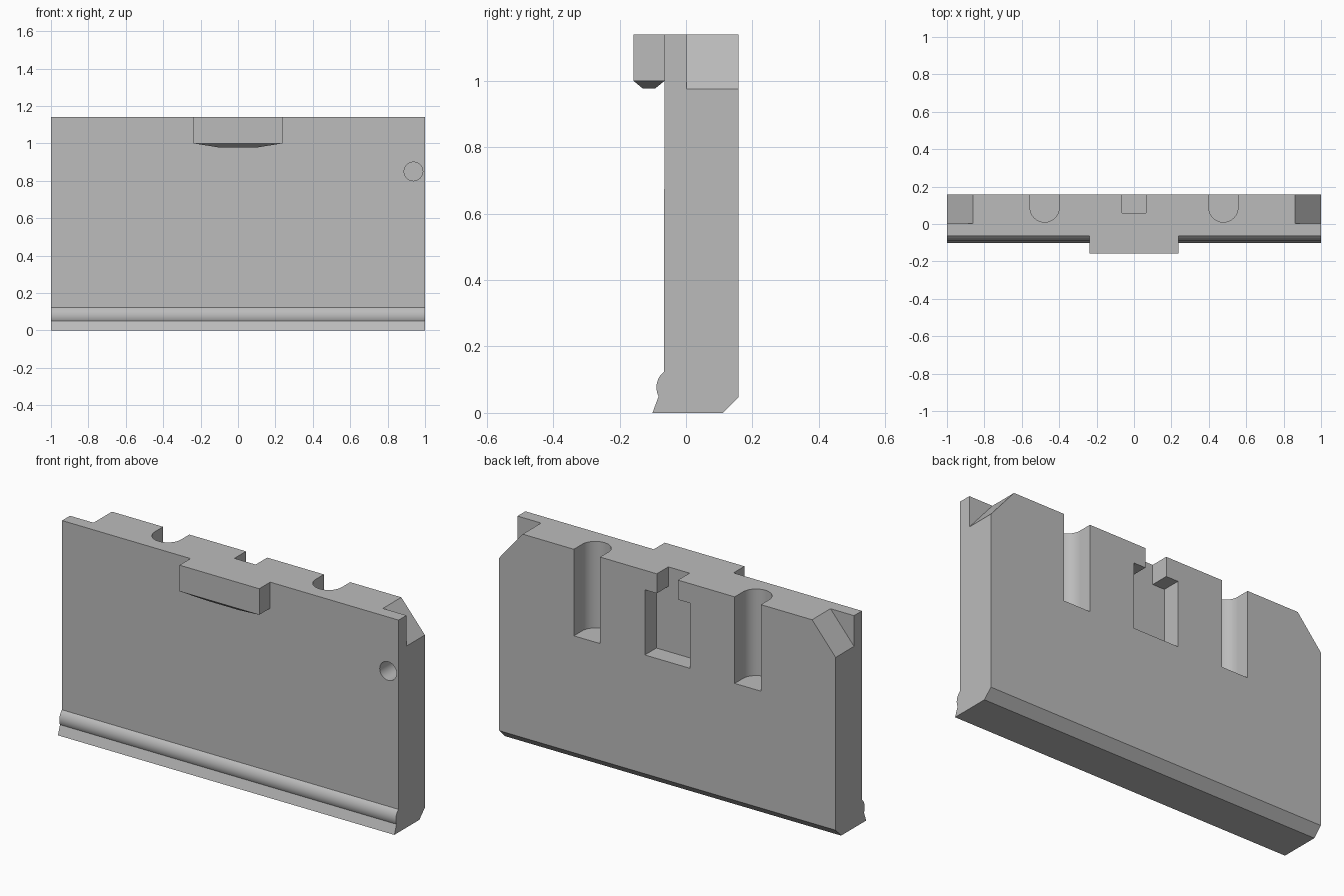
import bpy, bmesh, math
from mathutils import Vector

if "Cube" in bpy.data.objects:
    bpy.data.objects.remove(bpy.data.objects["Cube"])

FRONT, BACK, TOP = -0.065, 0.158, 1.14

grey = bpy.data.materials.new("plain grey")
grey.use_nodes = True
colour = (0.5, 0.5, 0.5, 1)
grey.diffuse_color = colour
grey.node_tree.nodes["Principled BSDF"].inputs["Base Color"].default_value = colour


def prism(name, points, axis, low, high):
    """Extrude a closed 2D outline along one axis."""
    place = {"x": lambda p, t: (t, p[0], p[1]),
             "y": lambda p, t: (p[0], t, p[1]),
             "z": lambda p, t: (p[0], p[1], t)}[axis]
    bm = bmesh.new()
    face = bm.faces.new([bm.verts.new(place(p, low)) for p in points])
    ext = bmesh.ops.extrude_face_region(bm, geom=[face])
    shift = Vector(place((0, 0), high - low))
    bmesh.ops.translate(bm, vec=shift,
                        verts=[g for g in ext["geom"] if isinstance(g, bmesh.types.BMVert)])
    bmesh.ops.recalc_face_normals(bm, faces=bm.faces)
    mesh = bpy.data.meshes.new(name)
    bm.to_mesh(mesh)
    bm.free()
    obj = bpy.data.objects.new(name, mesh)
    bpy.context.collection.objects.link(obj)
    mesh.materials.append(grey)
    return obj


def arc(cx, cy, r, start, end, steps):
    return [(cx + r * math.cos(math.radians(start + (end - start) * i / steps)),
             cy + r * math.sin(math.radians(start + (end - start) * i / steps)))
            for i in range(steps + 1)]


def rect(x0, x1, y0, y1):
    return [(x0, y0), (x1, y0), (x1, y1), (x0, y1)]


# Slab with a rounded bead and flared foot along the lower front
bead = arc(-0.0295, 0.077, 0.0595, 128, 207, 16)
body = prism("panel_body", [(-0.101, 0), (0.111, 0), (BACK, 0.047), (BACK, TOP),
                            (FRONT, TOP)] + bead, "x", -1, 1)

cutters = []
for side, label in ((1, "left"), (-1, "right")):
    # Sloped notch behind each top corner
    cutters.append(prism(label + "_corner_cutter",
                         [(side * 0.86, TOP), (side, 0.975), (side * 1.1, 0.857),
                          (side * 1.1, 1.3), (side * 0.86, 1.3)], "y", 0.002, 0.3))
    # Round-bottomed vertical channel in the back
    x = side * 0.478
    channel = arc(x, 0.088, 0.078, 180, 360, 32) + [(x + 0.078, 0.3), (x - 0.078, 0.3)]
    cutters.append(prism(label + "_channel_cutter", channel, "z", 0.675, 1.3))

# T-shaped pocket in the middle of the back
pocket = [(-0.134, 0.685), (0.134, 0.685), (0.134, 1.035), (0.063, 1.035),
          (0.063, 1.3), (-0.063, 1.3), (-0.063, 1.035), (-0.134, 1.035)]
cutters.append(prism("pocket_cutter", pocket, "y", 0.06, 0.3))

# Blind round hole in the front
cutters.append(prism("hole_cutter", arc(0.938, 0.85, 0.05, 0, 348.75, 31), "y", -0.2, 0.085))

for cutter in cutters:
    cutter.hide_render = True
    mod = body.modifiers.new(cutter.name, "BOOLEAN")
    mod.operation, mod.solver, mod.object = "DIFFERENCE", "EXACT", cutter

# Bake the cuts, then drop the cutters
bpy.context.view_layer.update()
cut = body.evaluated_get(bpy.context.evaluated_depsgraph_get())
body.data = bpy.data.meshes.new_from_object(cut)
body.modifiers.clear()
for cutter in cutters:
    bpy.data.objects.remove(cutter)

# Front tab with a tapered underside
tab = prism("front_tab", rect(-0.237, 0.237, -0.158, FRONT), "z", 1.0, TOP)
bm = bmesh.new()
bm.from_mesh(tab.data)
under = min(bm.faces, key=lambda f: f.calc_center_median().z)
taper = bmesh.ops.extrude_face_region(bm, geom=[under])
for v in [g for g in taper["geom"] if isinstance(g, bmesh.types.BMVert)]:
    v.co.x *= 0.4
    v.co.y = -0.1115 + (v.co.y + 0.1115) * 0.4
    v.co.z = 0.977
bmesh.ops.delete(bm, geom=[under] if under.is_valid else [], context="FACES_ONLY")
bmesh.ops.recalc_face_normals(bm, faces=bm.faces)
bm.to_mesh(tab.data)
bm.free()

# Smooth only the curved surfaces
for obj in (body, tab):
    bpy.ops.object.select_all(action="DESELECT")
    obj.select_set(True)
    bpy.context.view_layer.objects.active = obj
    bpy.ops.object.shade_smooth_by_angle(angle=math.radians(20))
